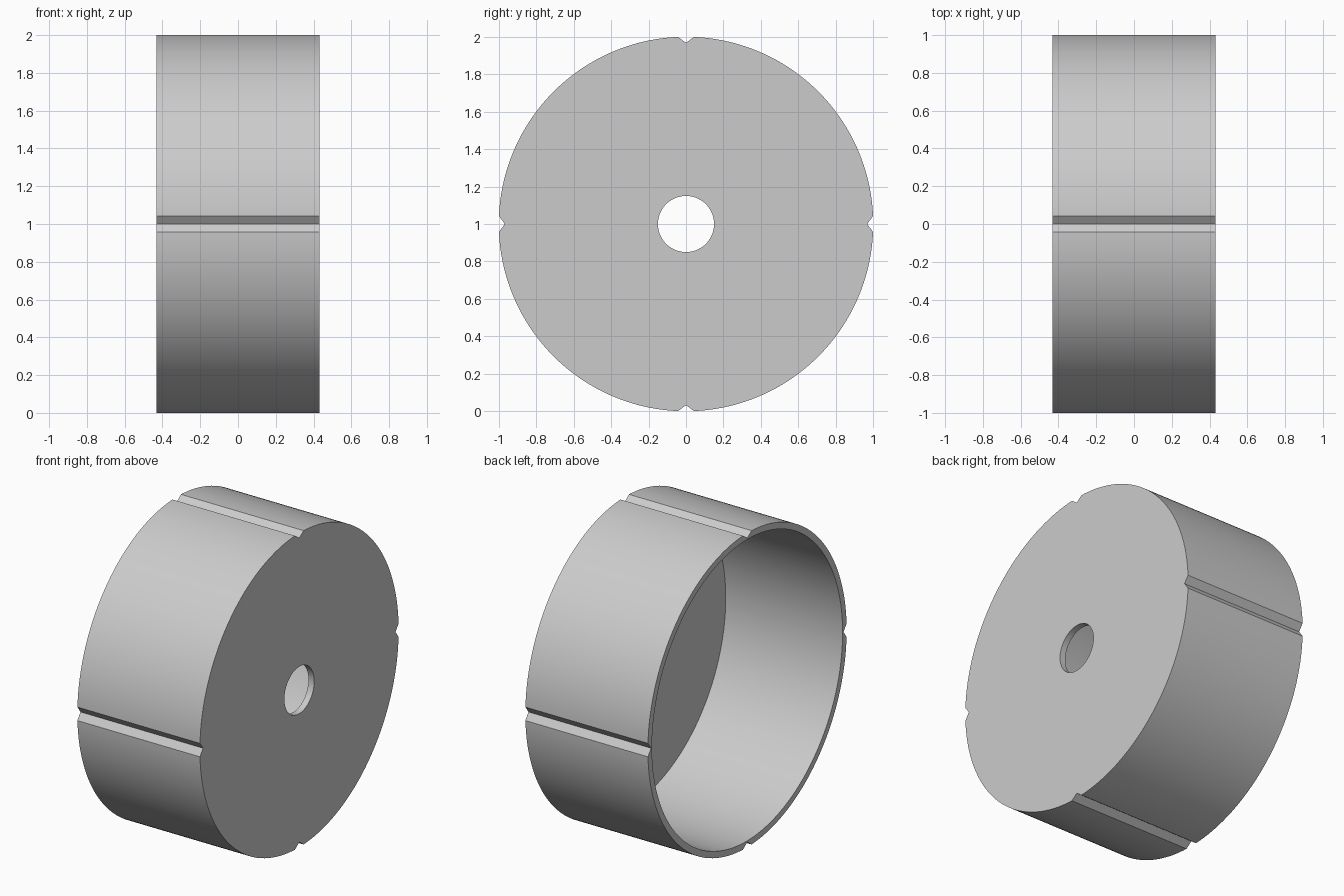
import bpy, bmesh
from math import pi, sin, cos, radians

cube = bpy.data.objects.get("Cube")
if cube:
    bpy.data.objects.remove(cube, do_unlink=True)

HALF_WIDTH = 0.432
RADIUS = 1.001
NOTCH_RADIUS = 0.969
NOTCH_ANGLE = 0.043
INNER_RADIUS = 0.96
HOLE_RADIUS = 0.15
FLOOR = HALF_WIDTH - 0.04
STEPS = 48

# Shared angles: a notch tip, then an even arc between notch shoulders
angles = []
for quarter in range(4):
    start = quarter * pi / 2
    angles.append((start, True))
    span = pi / 2 - 2 * NOTCH_ANGLE
    angles += [(start + NOTCH_ANGLE + span * i / STEPS, False) for i in range(STEPS + 1)]

# Closed wall profile: outer skin, closed end, hole, inside floor, inside wall, rim
profile = [(-HALF_WIDTH, RADIUS), (HALF_WIDTH, RADIUS),
           (HALF_WIDTH, HOLE_RADIUS), (FLOOR, HOLE_RADIUS),
           (FLOOR, INNER_RADIUS), (-HALF_WIDTH, INNER_RADIUS)]

bm = bmesh.new()
rings = []
for x, radius in profile:
    ring = []
    for angle, tip in angles:
        r = NOTCH_RADIUS if tip and radius == RADIUS else radius
        ring.append(bm.verts.new((x, r * cos(angle), 1 + r * sin(angle))))
    rings.append(ring)

count = len(angles)
for k, ring in enumerate(rings):
    after = rings[(k + 1) % len(rings)]
    for i in range(count):
        j = (i + 1) % count
        bm.faces.new((ring[i], ring[j], after[j], after[i]))
bmesh.ops.recalc_face_normals(bm, faces=bm.faces)

mesh = bpy.data.meshes.new("notched_drum")
bm.to_mesh(mesh)
bm.free()
drum = bpy.data.objects.new("notched_drum", mesh)
bpy.context.collection.objects.link(drum)

# Plain grey
grey = bpy.data.materials.new("light_grey")
grey.use_nodes = True
colour = (0.6, 0.6, 0.6, 1)
grey.diffuse_color = colour
grey.node_tree.nodes["Principled BSDF"].inputs["Base Color"].default_value = colour
mesh.materials.append(grey)

# Smooth round walls, sharp notches and rims
bpy.ops.object.select_all(action='DESELECT')
drum.select_set(True)
bpy.context.view_layer.objects.active = drum
bpy.ops.object.shade_smooth_by_angle(angle=radians(22))
